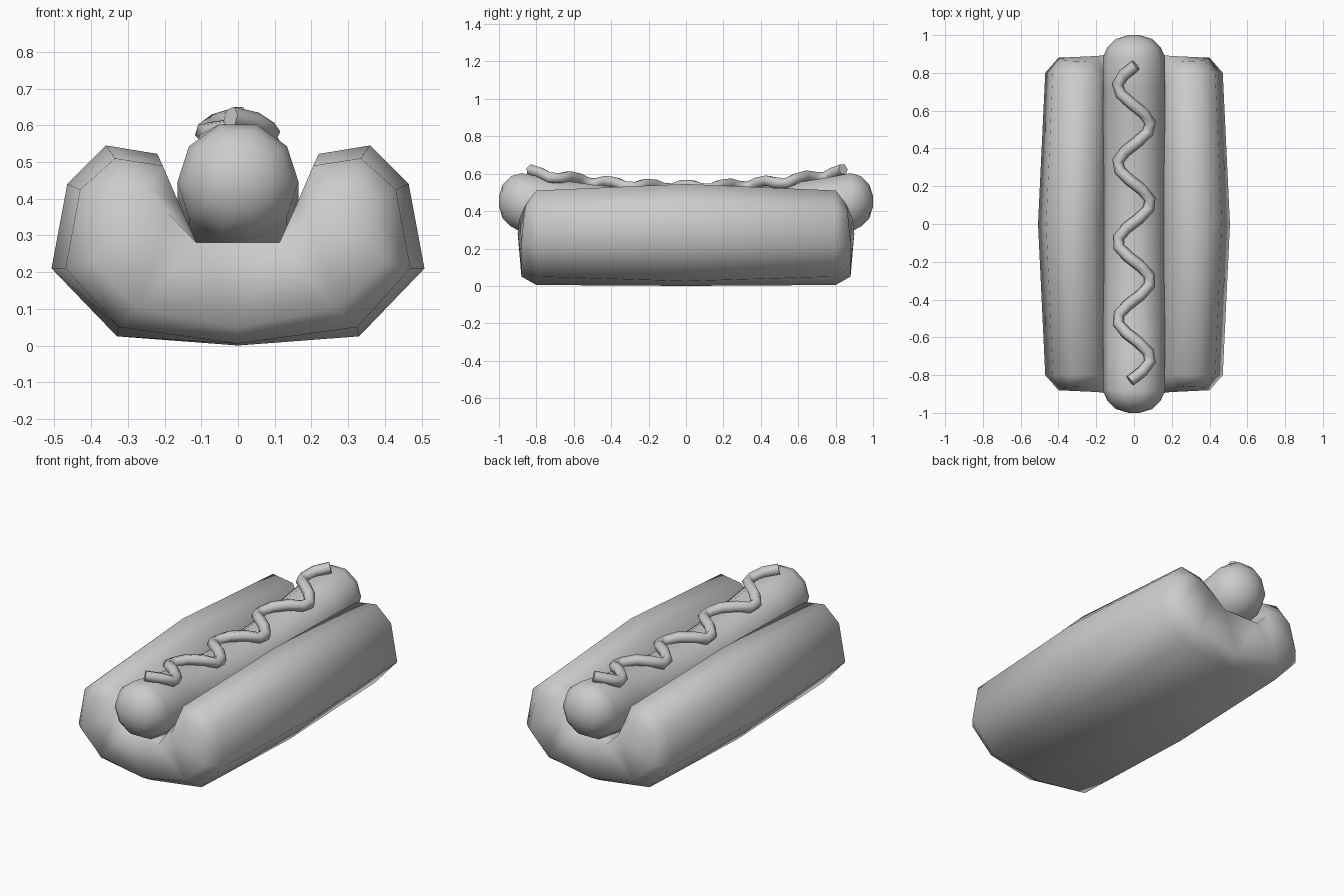
import bpy, bmesh, math

if "Cube" in bpy.data.objects:
    bpy.data.objects.remove(bpy.data.objects["Cube"])


def make_object(name, bm):
    bmesh.ops.recalc_face_normals(bm, faces=bm.faces)
    for f in bm.faces:
        f.smooth = True
    mesh = bpy.data.meshes.new(name)
    bm.to_mesh(mesh)
    bm.free()
    ob = bpy.data.objects.new(name, mesh)
    bpy.context.collection.objects.link(ob)
    return ob


def bridge(bm, a, b):
    n = len(a)
    for i in range(n):
        j = (i + 1) % n
        bm.faces.new((a[i], a[j], b[j], b[i]))


def sag(y):
    # height of the sausage axis, which curls up at both ends
    return 0.355 + 0.097 * min(1, abs(y) / 0.91) ** 2


# Bun: U-shaped section, points run from bottom centre out and into the groove
half = [(0.33, 0.025), (0.508, 0.21), (0.465, 0.44), (0.36, 0.545),
        (0.22, 0.522), (0.165, 0.39), (0.113, 0.28)]
end_half = [(0.325, 0.05), (0.47, 0.21), (0.43, 0.425), (0.335, 0.51),
            (0.205, 0.49), (0.16, 0.385), (0.113, 0.28)]
cap_half = [(0.27, 0.10, 0.88), (0.40, 0.23, 0.88), (0.37, 0.39, 0.865),
            (0.32, 0.44, 0.855), (0.25, 0.43, 0.86), (0.19, 0.36, 0.89),
            (0.113, 0.28, 0.90)]


def bun_ring(bm, pts, bottom, sign):
    right = [(p[0], sign * p[2], p[1]) for p in pts]
    left = [(-x, y, z) for x, y, z in reversed(right)]
    return [bm.verts.new(c) for c in [(0, sign * bottom[1], bottom[0])] + right + left]


bm = bmesh.new()
middle = bun_ring(bm, [(x, z, 0) for x, z in half], (0.0, 0), 1)
for s in (-1, 1):
    end = bun_ring(bm, [(x, z, 0.8) for x, z in end_half], (0.005, 0.8), s)
    cap = bun_ring(bm, cap_half, (0.05, 0.88), s)
    bridge(bm, middle, end)
    bridge(bm, end, cap)
    # end face as strips across the U
    bm.faces.new((cap[0], cap[7], cap[8]))
    for k in (1, -1):
        c = [cap[(k * i) % 15] for i in range(8)]
        bm.faces.new((c[0], c[1], c[7]))
        bm.faces.new((c[1], c[2], c[6], c[7]))
        bm.faces.new((c[2], c[3], c[5], c[6]))
        bm.faces.new((c[3], c[4], c[5]))
make_object("bun", bm)

# Sausage: ten-sided curved tube with rounded ends
end_steps = [(0.88, 0.165), (0.935, 0.142), (0.98, 0.095), (1.0, 0.03)]
stations = [(-y, r) for y, r in reversed(end_steps)]
stations += [(y / 10, 0.165) for y in (-7, -5, -3, -1, 1, 3, 5, 7)] + end_steps
bm = bmesh.new()
rings = []
for y, r in stations:
    ring = []
    for i in range(10):
        a = math.radians(18 + 36 * i)
        ring.append(bm.verts.new((r * math.sin(a), y, sag(y) + r * math.cos(a))))
    rings.append(ring)
for a, b in zip(rings, rings[1:]):
    bridge(bm, a, b)
bm.faces.new(rings[0])
bm.faces.new(rings[-1])
make_object("sausage", bm)

# Mustard: wavy tube lying on top of the sausage
curve = bpy.data.curves.new("mustard", 'CURVE')
curve.dimensions = '3D'
curve.bevel_depth = 0.031
curve.bevel_resolution = 1
curve.use_fill_caps = True
steps = 33
spline = curve.splines.new('POLY')
spline.points.add(steps)
for i, p in enumerate(spline.points):
    y = 0.84 - 1.67 * i / steps
    x = -0.088 * math.cos(2 * math.pi * (y - 0.73) / 0.412)
    z = sag(y) + math.sqrt(0.162 ** 2 - x * x) + 0.024
    p.co = (x, y, z, 1)
spline.use_smooth = True
mustard = bpy.data.objects.new("mustard", curve)
bpy.context.collection.objects.link(mustard)
